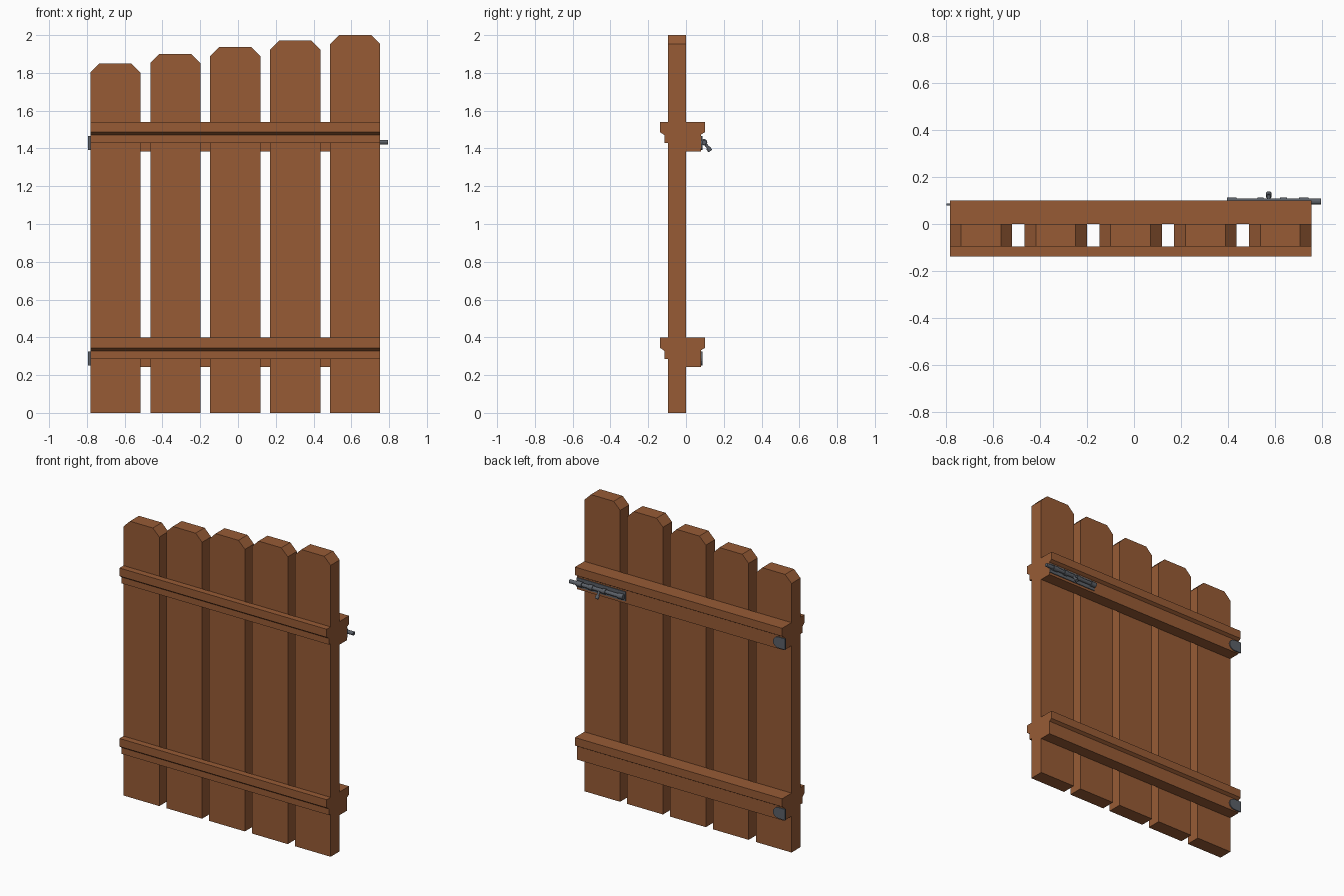
import bpy, bmesh, math
from mathutils import Vector

if "Cube" in bpy.data.objects:
    bpy.data.objects.remove(bpy.data.objects["Cube"])


def material(name, rgb):
    m = bpy.data.materials.new(name)
    m.diffuse_color = (*rgb, 1)
    m.use_nodes = True
    m.node_tree.nodes["Principled BSDF"].inputs["Base Color"].default_value = m.diffuse_color
    return m


wood = material("brown wood", (0.31, 0.105, 0.036))
metal = material("grey metal", (0.105, 0.118, 0.138))


def finish(name, bm, mat):
    bmesh.ops.recalc_face_normals(bm, faces=bm.faces)
    me = bpy.data.meshes.new(name)
    bm.to_mesh(me)
    bm.free()
    me.materials.append(mat)
    ob = bpy.data.objects.new(name, me)
    bpy.context.collection.objects.link(ob)
    return ob


def extrude(name, points, offset, mat):
    """Fill a closed outline and extrude it by an offset vector."""
    bm = bmesh.new()
    f = bm.faces.new([bm.verts.new(p) for p in points])
    r = bmesh.ops.extrude_face_region(bm, geom=[f], use_keep_orig=True)
    vs = [g for g in r["geom"] if isinstance(g, bmesh.types.BMVert)]
    bmesh.ops.translate(bm, verts=vs, vec=offset)
    return finish(name, bm, mat)


def rod(name, a, b, radius, sides=12):
    a, b = Vector(a), Vector(b)
    bm = bmesh.new()
    bmesh.ops.create_cone(bm, cap_ends=True, segments=sides, radius1=radius,
                          radius2=radius, depth=(b - a).length)
    q = (b - a).to_track_quat('Z', 'Y')
    for v in bm.verts:
        v.co = q @ v.co + (a + b) / 2
    return finish(name, bm, metal)


# Vertical planks with clipped top corners, stepping up to the right
for i, top in enumerate((1.85, 1.90, 1.937, 1.972, 2.0)):
    x0 = -0.782 + i * 0.3175
    x1, c = x0 + 0.265, 0.048
    outline = [(x0, 0), (x1, 0), (x1, top - c), (x1 - c, top), (x0 + c, top), (x0, top - c)]
    extrude(f"plank_{i + 1}", [(x, -0.095, z) for x, z in outline], (0, 0.095, 0), wood)

# Lipped rails, front and back
LEFT, RIGHT = -0.782, 0.753
for label, top in (("upper", 1.54), ("lower", 0.398)):
    front = [(-0.095, 0), (-0.137, 0), (-0.137, -0.054), (-0.114, -0.07),
             (-0.114, -0.112), (-0.095, -0.112)]
    back = [(0, 0), (0.10, 0), (0.10, -0.054), (0.08, -0.066), (0.08, -0.155), (0, -0.155)]
    for side, prof in (("front", front), ("back", back)):
        extrude(f"{label}_{side}_rail", [(LEFT, y, top + z) for y, z in prof],
                (RIGHT - LEFT, 0, 0), wood)

    # Hinge plate with a rounded inner end
    zc, h = top - 0.11, 0.037
    tip = [(-0.745 + 0.04 * math.cos(t), zc + h * math.sin(t))
           for t in (math.radians(-90 + 22.5 * k) for k in range(9))]
    tip += [(-0.795, zc + h), (-0.795, zc - h)]
    extrude(f"{label}_hinge_plate", [(x, 0.079, z) for x, z in tip], (0, 0.008, 0), metal)

# Sliding bolt: back plate, rod, collars and handle
Y, Z = 0.096, 1.433
plate = [(0.39, Z - 0.032), (0.752, Z - 0.032), (0.752, Z + 0.032), (0.39, Z + 0.032)]
extrude("bolt_plate", [(x, 0.079, z) for x, z in plate], (0, 0.006, 0), metal)
rod("bolt_rod", (0.40, Y, Z), (0.793, Y, Z), 0.0125)
for i, (a, b) in enumerate(((0.395, 0.435), (0.525, 0.55), (0.62, 0.65), (0.70, 0.74))):
    rod(f"bolt_collar_{i + 1}", (a, Y, Z), (b, Y, Z), 0.017)
rod("bolt_handle", (0.572, Y, Z), (0.572, 0.122, Z - 0.036), 0.008)
rod("bolt_knob", (0.572, 0.117, Z - 0.03), (0.572, 0.129, Z - 0.047), 0.012)
